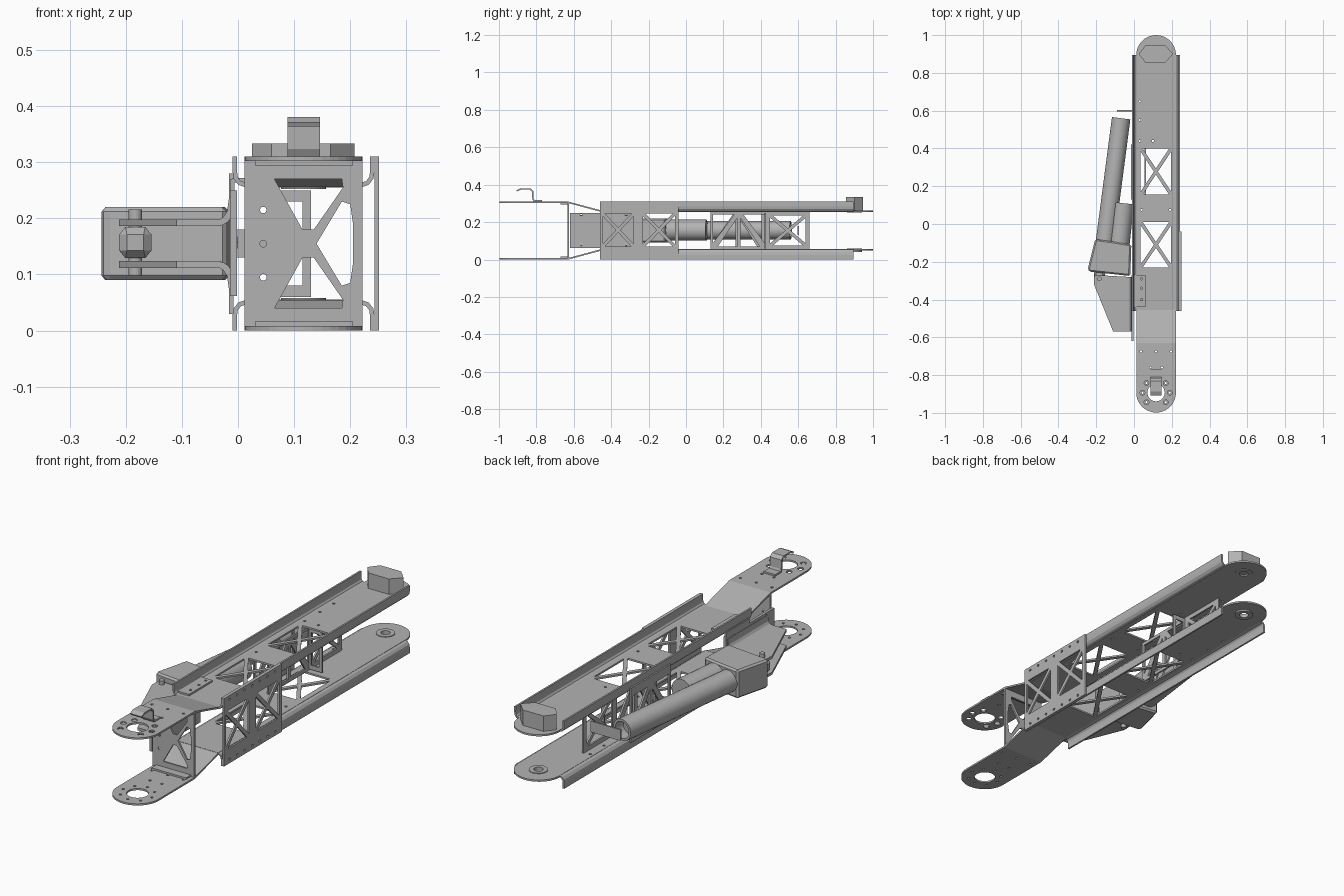
import bpy, bmesh
from math import sin, cos, pi, hypot, radians
from mathutils import Vector

cube = bpy.data.objects.get("Cube")
if cube:
    bpy.data.objects.remove(cube)

grey = bpy.data.materials.new("plain_grey")
grey.use_nodes = True
grey.diffuse_color = (0.45, 0.45, 0.45, 1)
grey.node_tree.nodes["Principled BSDF"].inputs["Base Color"].default_value = grey.diffuse_color
H = 0.31      # overall frame height
T = 0.008     # sheet thickness
CX = 0.117    # centre line of the arm


def finish(name, bm, smooth=False):
    bmesh.ops.remove_doubles(bm, verts=bm.verts, dist=1e-5)
    bmesh.ops.recalc_face_normals(bm, faces=bm.faces)
    mesh = bpy.data.meshes.new(name)
    bm.to_mesh(mesh)
    bm.free()
    mesh.materials.clear()
    mesh.materials.append(grey)
    ob = bpy.data.objects.new(name, mesh)
    bpy.context.collection.objects.link(ob)
    if smooth:
        bpy.ops.object.select_all(action='DESELECT')
        ob.select_set(True)
        bpy.context.view_layer.objects.active = ob
        bpy.ops.object.shade_smooth_by_angle(angle=radians(35))
    return ob


def sheet(name, plane, offset, thick, outline, holes=()):
    """Flat outline with holes, thickened about the given plane."""
    cu = bpy.data.curves.new(name, 'CURVE')
    cu.dimensions = '2D'
    cu.fill_mode = 'BOTH'
    cu.extrude = thick / 2
    for loop in [outline, *holes]:
        sp = cu.splines.new('POLY')
        sp.points.add(len(loop) - 1)
        for p, (u, v) in zip(sp.points, loop):
            p.co = (u, v, 0, 1)
        sp.use_cyclic_u = True
    tmp = bpy.data.objects.new("helper", cu)
    bpy.context.collection.objects.link(tmp)
    dg = bpy.context.evaluated_depsgraph_get()
    flat = bpy.data.meshes.new_from_object(tmp.evaluated_get(dg))
    bm = bmesh.new()
    bm.from_mesh(flat)
    bpy.data.objects.remove(tmp)
    bpy.data.meshes.remove(flat)
    bpy.data.curves.remove(cu)
    for v in bm.verts:
        a, b, w = v.co.x, v.co.y, v.co.z + offset
        v.co = {'xy': (a, b, w), 'yz': (w, a, b), 'xz': (a, w, b)}[plane]
    for f in bm.faces:
        f.smooth = False
    return finish(name, bm)


def strip(path, t=T):
    """Outline of a bent sheet that follows a path."""
    pts = [Vector(p) for p in path]
    left, right = [], []
    for i, p in enumerate(pts):
        d1 = (p - pts[max(i - 1, 0)]).normalized()
        d2 = (pts[min(i + 1, len(pts) - 1)] - p).normalized()
        d = (d1 + d2).normalized()
        n = Vector((-d.y, d.x)) * t / 2
        left.append(tuple(p + n))
        right.append(tuple(p - n))
    return left + right[::-1]


def circle(u, v, r, n=12):
    return [(u + r * cos(2 * pi * i / n), v + r * sin(2 * pi * i / n)) for i in range(n)]


def rect(u0, u1, v0, v1):
    return [(u0, v0), (u1, v0), (u1, v1), (u0, v1)]


def arc(u, v, r, a0, a1, n=20):
    return [(u + r * cos(radians(a0 + (a1 - a0) * i / n)),
             v + r * sin(radians(a0 + (a1 - a0) * i / n))) for i in range(n + 1)]


def cross(u0, u1, v0, v1, t=0.009):
    """Four triangular openings that leave an X brace."""
    w, h = u1 - u0, v1 - v0
    a, d = t * hypot(w, h) / h, t * hypot(w, h) / w
    uc, vc = (u0 + u1) / 2, (v0 + v1) / 2
    return [[(u0 + a, v0), (u1 - a, v0), (uc, vc - d)],
            [(u0 + a, v1), (u1 - a, v1), (uc, vc + d)],
            [(u0, v0 + d), (u0, v1 - d), (uc - a, vc)],
            [(u1, v0 + d), (u1, v1 - d), (uc + a, vc)]]


def rod(name, p, q, r, bore=0, n=32):
    p, q = Vector(p), Vector(q)
    bm = bmesh.new()
    bmesh.ops.create_cone(bm, cap_ends=True, segments=n, radius1=r, radius2=r, depth=(q - p).length)
    if bore:
        end = max(bm.faces, key=lambda f: f.calc_center_median().z)
        bmesh.ops.inset_region(bm, faces=[end], thickness=r - bore)
        ring = bmesh.ops.extrude_discrete_faces(bm, faces=[end])['faces'][0]
        bmesh.ops.translate(bm, verts=ring.verts, vec=(0, 0, -0.05))
    rot = (q - p).to_track_quat('Z', 'Y')
    for v in bm.verts:
        v.co = rot @ v.co + (p + q) / 2
    return finish(name, bm, True)


def bevel(ob, width, segments=1):
    m = ob.modifiers.new("bevel", 'BEVEL')
    m.width, m.segments, m.limit_method = width, segments, 'ANGLE'


# Upper and lower channels, mirrored about mid height
for side in ("upper", "lower"):
    z = (lambda h: h) if side == "upper" else (lambda h: H - h)
    openings = cross(0.035, 0.197, 0.155, 0.40) + cross(0.035, 0.197, -0.23, 0.01)
    rivets = [circle(x, y, 0.006, 8) for x, y in
              ((0.03, 0.65), (0.03, 0.55), (0.03, 0.44), (0.1, 0.44), (0.04, 0.075), (0.19, 0.075))]
    sheet(side + "_plate", 'xy', z(0.259), T,
          [(0.222, -0.46)] + arc(CX, 0.895, 0.105, 0, 180) + [(0.012, -0.46)],
          openings + rivets + [circle(CX, 0.9, 0.02, 20)])
    sheet(side + "_rear_hub", 'xy', z(0.261), 0.018, circle(CX, 0.9, 0.04, 24), [circle(CX, 0.9, 0.02, 20)])
    # Rolled flanges
    for tag, x, s, y0 in (("left", 0.2395, 1, -0.46), ("right", -0.006, -1, -0.46)):
        bend = [(x - s * 0.022, z(0.259)), (x - s * 0.009, z(0.263)),
                (x - s * 0.002, z(0.272)), (x, z(0.285)), (x, z(H))]
        sheet(f"{side}_{tag}_flange", 'xz', (y0 + 0.895) / 2, 0.895 - y0, strip(bend))
    # Sloping neck and rounded front lug
    sheet(side + "_neck", 'yz', CX, 0.21, strip([(-0.66, z(0.306)), (-0.63, z(0.306)), (-0.455, z(0.259))]))
    pc = (CX, -0.893)
    ring_r = 0.013 if side == "upper" else 0.006
    bolts = [circle(pc[0] + 0.072 * cos(a * pi / 4), pc[1] + 0.072 * sin(a * pi / 4), ring_r, 10)
             for a in range(8) if side == "lower" or a not in (2, 6)]
    pins = [circle(CX + dx, y, 0.006, 8) for dx, y in ((-0.08, -0.675), (0, -0.675), (0.08, -0.675), (-0.03, -0.76), (0.03, -0.76))]
    sheet(side + "_front_lug", 'xy', z(0.306), T,
          [(0.012, -0.64)] + arc(*pc, 0.105, 180, 360) + [(0.222, -0.64)],
          bolts + pins + [circle(*pc, 0.046, 28)])
    sheet(side + "_bulkhead_lip", 'xy', z(0.298), T, rect(0.03, 0.205, -0.67, -0.63))

# Front bulkhead with triangular openings
bulk = [[(0.065, z), (0.185, z), (0.187, z + s * 0.015), (0.135, z + s * 0.09), (0.115, z + s * 0.09)]
        for z, s in ((0.27, -1), (0.04, 1))]
bulk.append([(0.14, 0.155), (0.185, 0.23), (0.2, 0.225), (0.205, 0.19), (0.205, 0.12), (0.2, 0.085), (0.185, 0.08)])
bulk += [circle(0.045, h, 0.006, 10) for h in (0.095, 0.155, 0.215)]
sheet("front_bulkhead", 'xz', -0.63, T, rect(0.012, 0.222, 0.006, 0.304), bulk)

# Braced side panel
holes = cross(-0.445, -0.28, 0.07, 0.245) + cross(-0.23, -0.06, 0.07, 0.245)
holes += [circle(-0.42 + 0.055 * i, h, 0.006, 8) for i in range(7) for h in (0.018, 0.292)]
sheet("side_panel", 'yz', 0.247, T, rect(-0.46, -0.04, 0, H), holes)


def fan(y0, y1, z0, z1, t=0.01):
    """Openings that leave a post with a slanting brace on each side."""
    m = (y0 + y1) / 2
    out = []
    for e, s in ((y0, 1), (y1, -1)):
        out.append([(e + s * 2.5 * t, z0), (m - s * t, z0), (m - s * t, z1 - 2 * t)])
        out.append([(e, z0 + 2 * t), (e, z1), (m - s * 2.5 * t, z1)])
    return out


# Inner truss and the short outer truss beside the actuator
sheet("inner_truss", 'yz', 0.06, T, rect(0.13, 0.66, 0.055, 0.255),
      fan(0.145, 0.42, 0.07, 0.24) + cross(0.45, 0.64, 0.075, 0.235))
sheet("inner_truss_end", 'xz', 0.425, T, rect(0.06, 0.13, 0.06, 0.25), [rect(0.075, 0.115, 0.08, 0.23)])
sheet("outer_truss", 'yz', -0.012, T, rect(0.13, 0.42, 0.03, 0.28), fan(0.145, 0.405, 0.07, 0.24))

# Rear cap and front hook
sheet("rear_cap", 'xy', 0.296, 0.075,
      [(0.025, 0.9), (0.06, 0.945), (0.165, 0.945), (0.208, 0.9), (0.165, 0.855), (0.06, 0.855)])
sheet("front_hook", 'yz', CX, 0.058, strip(
    [(-0.77, 0.314), (-0.812, 0.314), (-0.818, 0.325), (-0.82, 0.365), (-0.832, 0.377), (-0.885, 0.377), (-0.905, 0.367)]))

# Actuator bracket: wall, tab, two arms with flared roots
sheet("bracket_wall", 'yz', -0.008, 0.012, rect(-0.62, -0.27, 0.062, 0.25),
      [circle(y, h, 0.008, 10) for y in (-0.56, -0.32) for h in (0.08, 0.235)])
sheet("bracket_tab", 'xy', 0.268, T, rect(-0.01, 0.06, -0.44, -0.27),
      [circle(0.04, y, 0.006, 8) for y in (-0.4, -0.34, -0.29)])
sheet("bracket_tab_edge", 'yz', -0.01, T, rect(-0.44, -0.27, 0.24, 0.27))
for name, s in (("upper_bracket_arm", 1), ("lower_bracket_arm", -1)):
    zc = 0.155 + s * 0.037
    sheet(name, 'xy', zc, 0.012,
          [(-0.21, -0.27), (-0.03, -0.28), (-0.03, -0.57), (-0.11, -0.57), (-0.212, -0.32)],
          [circle(-0.183, -0.29, 0.011, 12)])
    sheet(name + "_root", 'xz', -0.425, 0.29,
          strip([(-0.032, zc), (-0.022, zc + s * 0.006), (-0.014, zc + s * 0.018), (-0.01, zc + s * 0.045)], 0.012))

# Linear actuator: gearbox, motor, tube, rod end and pin
box = sheet("gearbox", 'xy', 0.155, 0.13,
            [(-0.205, -0.08), (-0.245, -0.24), (-0.235, -0.252), (-0.02, -0.275), (-0.014, -0.11), (-0.1, -0.095)])
bevel(box, 0.022)
rod("motor", (-0.083, -0.14, 0.157), (-0.056, 0.11, 0.157), 0.056)
rod("actuator_tube", (-0.157, -0.12, 0.157), (-0.068, 0.56, 0.157), 0.049, 0.038)
eye = sheet("rod_end", 'xy', 0.157, 0.056, rect(-0.212, -0.154, -0.32, -0.24))
bevel(eye, 0.014)
rod("clevis_pin", (-0.183, -0.29, 0.098), (-0.183, -0.29, 0.216), 0.012)
sheet("rear_stop", 'xz', 0.6, T, rect(-0.09, 0.06, 0.13, 0.18))
